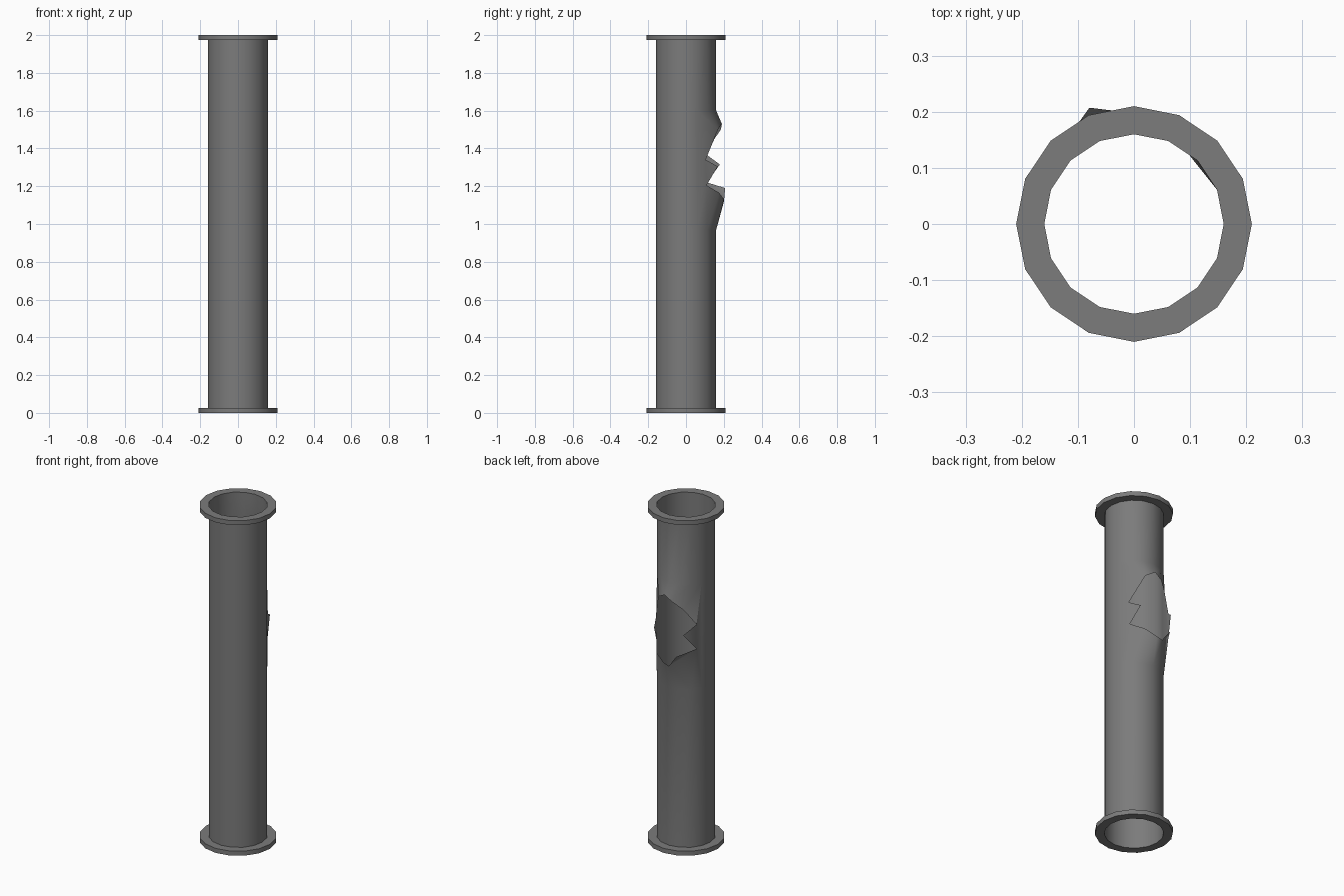
import bpy
import bmesh
from math import cos, sin, radians, tau

if "Cube" in bpy.data.objects:
    bpy.data.objects.remove(bpy.data.objects["Cube"], do_unlink=True)

SIDES = 16
STEP = 360 / SIDES
RADIUS, RIM = 0.16, 0.21
HEIGHT, THICK = 2.0, 0.027
ARC = radians(RADIUS)          # flat width of one degree of wall

metal = bpy.data.materials.new("grey metal")
metal.use_nodes = True
GREY = (0.2, 0.2, 0.2, 1)
metal.diffuse_color = GREY
metal.node_tree.nodes["Principled BSDF"].inputs["Base Color"].default_value = GREY


def polar(angle, r, z):
    a = radians(angle)
    return (r * cos(a), r * sin(a), z)


def finish(bm, name):
    bmesh.ops.recalc_face_normals(bm, faces=bm.faces)
    mesh = bpy.data.meshes.new(name)
    bm.to_mesh(mesh)
    bm.free()
    mesh.materials.append(metal)
    obj = bpy.data.objects.new(name, mesh)
    bpy.context.collection.objects.link(obj)
    bpy.ops.object.select_all(action="DESELECT")
    obj.select_set(True)
    bpy.context.view_layer.objects.active = obj
    bpy.ops.object.shade_smooth_by_angle(angle=radians(40))


# Flanges: flat square-section rings at both ends
def flange(name, z):
    bm = bmesh.new()
    profile = [(RADIUS, z), (RIM, z), (RIM, z + THICK), (RADIUS, z + THICK)]
    loops = [[bm.verts.new(polar(i * STEP, r, h)) for r, h in profile]
             for i in range(SIDES)]
    for i, a in enumerate(loops):
        b = loops[(i + 1) % SIDES]
        for j in range(4):
            k = (j + 1) % 4
            bm.faces.new((a[j], b[j], b[k], a[k]))
    finish(bm, name)


flange("bottom_flange", 0)
flange("top_flange", HEIGHT - THICK)

# Pipe wall: laid out flat, torn open, then rolled into a tube
bm = bmesh.new()
rows = [THICK, 0.97, 1.6, HEIGHT - THICK]
first, last = 1, 7             # columns around the tear
grid = [[bm.verts.new((i * STEP * ARC, z, 0)) for z in rows]
        for i in range(SIDES + 1)]
for i in range(SIDES):
    for j in range(3):
        if not (j == 1 and first <= i < last):
            bm.faces.new((grid[i][j], grid[i + 1][j],
                          grid[i + 1][j + 1], grid[i][j + 1]))

# Torn rim: angle, radius, height of each jagged point
tear = [(88, 0.2, 1.13), (68, 0.19, 1.165), (42, 0.162, 1.205),
        (61, 0.192, 1.305), (40, 0.162, 1.34), (70, 0.18, 1.5),
        (87, 0.19, 1.53), (101, 0.188, 1.5), (121, 0.175, 1.45),
        (143, 0.185, 1.365), (121, 0.209, 1.315), (143, 0.185, 1.22),
        (111, 0.222, 1.19), (98, 0.203, 1.12)]
rim = [bm.verts.new((a * ARC, z, 0)) for a, r, z in tear]
bent = {v: r for v, (a, r, z) in zip(rim, tear)}

# Bent skin between the intact wall and the torn rim
edges = [bm.edges.new((rim[i - 1], rim[i])) for i in range(len(rim))]
window = ([grid[i][1] for i in range(first, last + 1)]
          + [grid[i][2] for i in range(last, first - 1, -1)])
for i in range(len(window)):
    pair = (window[i - 1], window[i])
    edges.append(bm.edges.get(pair) or bm.edges.new(pair))
bmesh.ops.triangle_fill(bm, edges=edges, use_beauty=True, normal=(0, 0, 1))

for v in bm.verts:
    v.co = polar(v.co.x / ARC, bent.get(v, RADIUS), v.co.y)
bmesh.ops.remove_doubles(bm, verts=bm.verts, dist=0.0005)
finish(bm, "torn_pipe")
